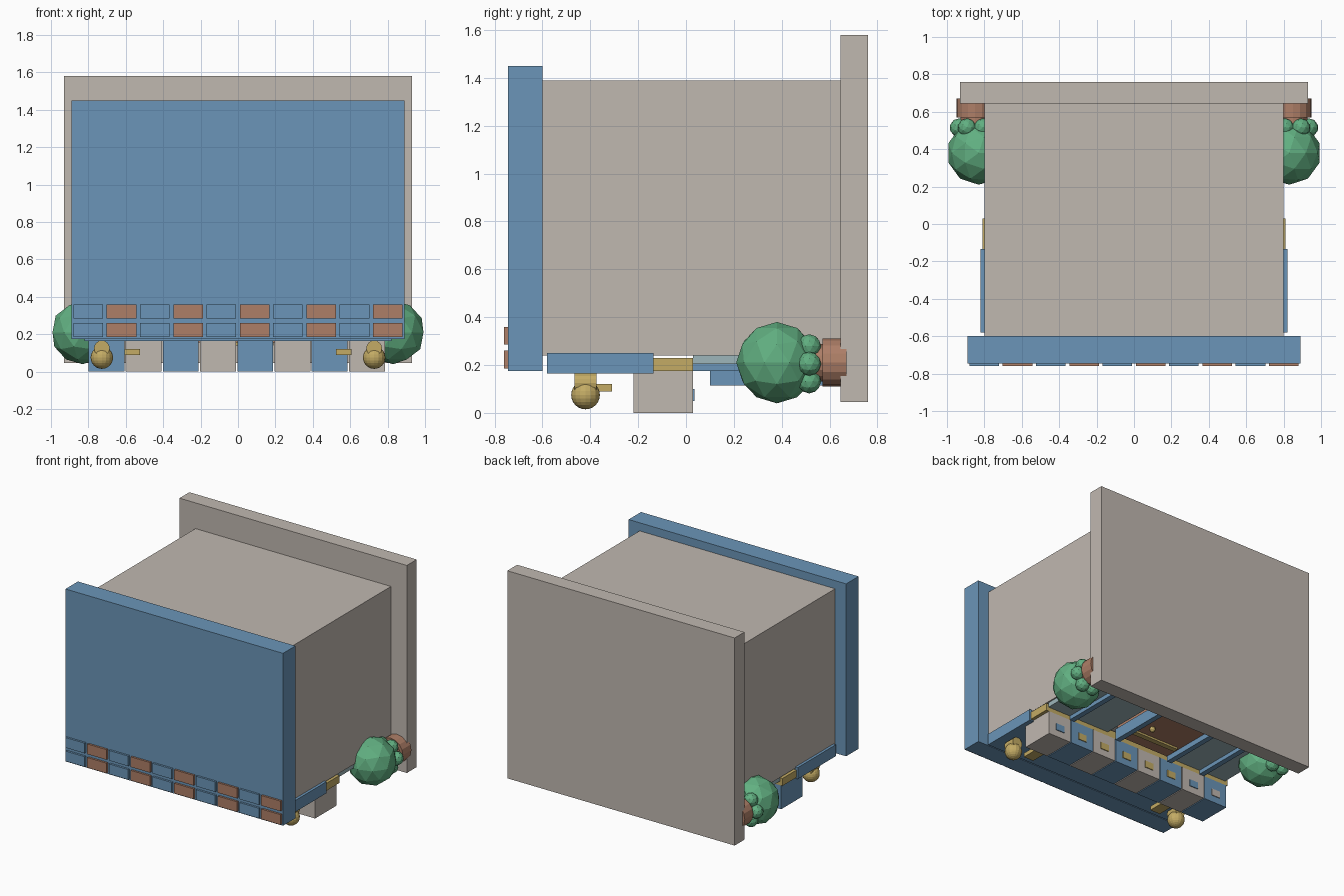
import bpy, math

if "Cube" in bpy.data.objects:
    bpy.data.objects.remove(bpy.data.objects["Cube"], do_unlink=True)


def material(name, rgb):
    m = bpy.data.materials.new(name)
    m.use_nodes = True
    m.diffuse_color = (*rgb, 1)
    m.node_tree.nodes["Principled BSDF"].inputs["Base Color"].default_value = (*rgb, 1)
    return m


BLUE = material("slate blue", (0.145, 0.30, 0.48))
STONE = material("warm stone", (0.53, 0.48, 0.435))
BROWN = material("clay brown", (0.42, 0.21, 0.135))
GREEN = material("leaf green", (0.12, 0.43, 0.22))
GOLD = material("brass yellow", (0.55, 0.41, 0.13))
GLASS = material("pale glass", (0.34, 0.47, 0.50))


def finish(name, mat):
    ob = bpy.context.object
    ob.name = name
    ob.data.materials.append(mat)
    return ob


def box(name, mat, x, y, z):
    """Box from (low, high) ranges along each axis."""
    ranges = (x, y, z)
    bpy.ops.mesh.primitive_cube_add(size=1, location=[(a + b) / 2 for a, b in ranges])
    ob = finish(name, mat)
    ob.scale = [b - a for a, b in ranges]
    return ob


def cylinder(name, mat, x, z, y, r):
    """Cylinder lying along y."""
    bpy.ops.mesh.primitive_cylinder_add(vertices=16, radius=r, depth=y[1] - y[0],
                                        location=(x, sum(y) / 2, z),
                                        rotation=(math.pi / 2, 0, 0))
    return finish(name, mat)


def ico(name, mat, loc, r, sub=2):
    bpy.ops.mesh.primitive_ico_sphere_add(subdivisions=sub, radius=r, location=loc)
    return finish(name, mat)


# Main volume and the two end slabs
box("main_body", STONE, (-0.8, 0.8), (-0.6, 0.645), (0.24, 1.39))
box("front_slab", BLUE, (-0.89, 0.89), (-0.745, -0.6), (0.175, 1.45))
box("back_slab", STONE, (-0.93, 0.93), (0.645, 0.76), (0.045, 1.58))

# Two rows of alternating bricks
for row, z in enumerate((0.185, 0.285)):
    for i in range(10):
        x = -0.88 + i * 0.178
        box(f"brick_{row}_{i}", BROWN if i % 2 else BLUE,
            (x, x + 0.158), (-0.76, -0.745), (z, z + 0.075))

# Sign board and trim band
box("sign_board", BLUE, (-0.82, 0.82), (-0.58, -0.135), (0.165, 0.25))
box("trim_band", GOLD, (-0.81, 0.81), (-0.135, 0.03), (0.175, 0.23))

# Striped awning with small tabs on its edge
for i in range(8):
    x = -0.8 + i * 0.199
    mat, other = (STONE, BLUE) if i % 2 else (BLUE, STONE)
    box(f"awning_stripe_{i}", mat, (x, x + 0.192), (-0.22, 0.03), (0, 0.175))
    tab = GOLD if 1 < i < 7 else other
    box(f"awning_tab_{i}", tab, (x + 0.06, x + 0.13), (0.03, 0.036), (0.05, 0.1))

# Door with handle and cross bar
box("door", BROWN, (-0.23, 0.23), (0.1, 0.645), (0.155, 0.24))
box("door_bar", GOLD, (-0.19, 0.19), (0.2, 0.24), (0.14, 0.156))
ico("door_knob", GOLD, (0.12, 0.34, 0.14), 0.022)

for name, s in (("left", 1), ("right", -1)):
    def span(a, b):
        return tuple(sorted((s * a, s * b)))

    # Shop window with frame bar and door jamb
    box(name + "_window", GLASS, span(0.26, 0.79), (0.03, 0.6), (0.205, 0.24))
    box(name + "_window_bar", BLUE, span(0.56, 0.6), (0.03, 0.6), (0.175, 0.206))
    box(name + "_door_jamb", BLUE, span(0.21, 0.25), (0.1, 0.645), (0.115, 0.2))

    # Lamp
    bpy.ops.mesh.primitive_uv_sphere_add(segments=16, ring_count=12, radius=0.06,
                                         location=(s * 0.728, -0.42, 0.075))
    finish(name + "_lamp_globe", GOLD)
    cylinder(name + "_lamp_mount", GOLD, s * 0.728, 0.125, (-0.465, -0.375), 0.042)
    box(name + "_lamp_arm", GOLD, span(0.525, 0.608), (-0.45, -0.31), (0.09, 0.12))

    # Planter with bush and a ring of small leaves
    cylinder(name + "_pot", BROWN, s * 0.85, 0.21, (0.57, 0.67), 0.1)
    cylinder(name + "_pot_neck", BROWN, s * 0.85, 0.21, (0.5, 0.57), 0.078)
    ico(name + "_bush", GREEN, (s * 0.83, 0.38, 0.21), 0.17)
    for k in range(6):
        a = math.radians(60 * k)
        ico(f"{name}_leaf_{k}", GREEN,
            (s * (0.85 + 0.085 * math.cos(a)), 0.515, 0.205 + 0.085 * math.sin(a)), 0.05)
